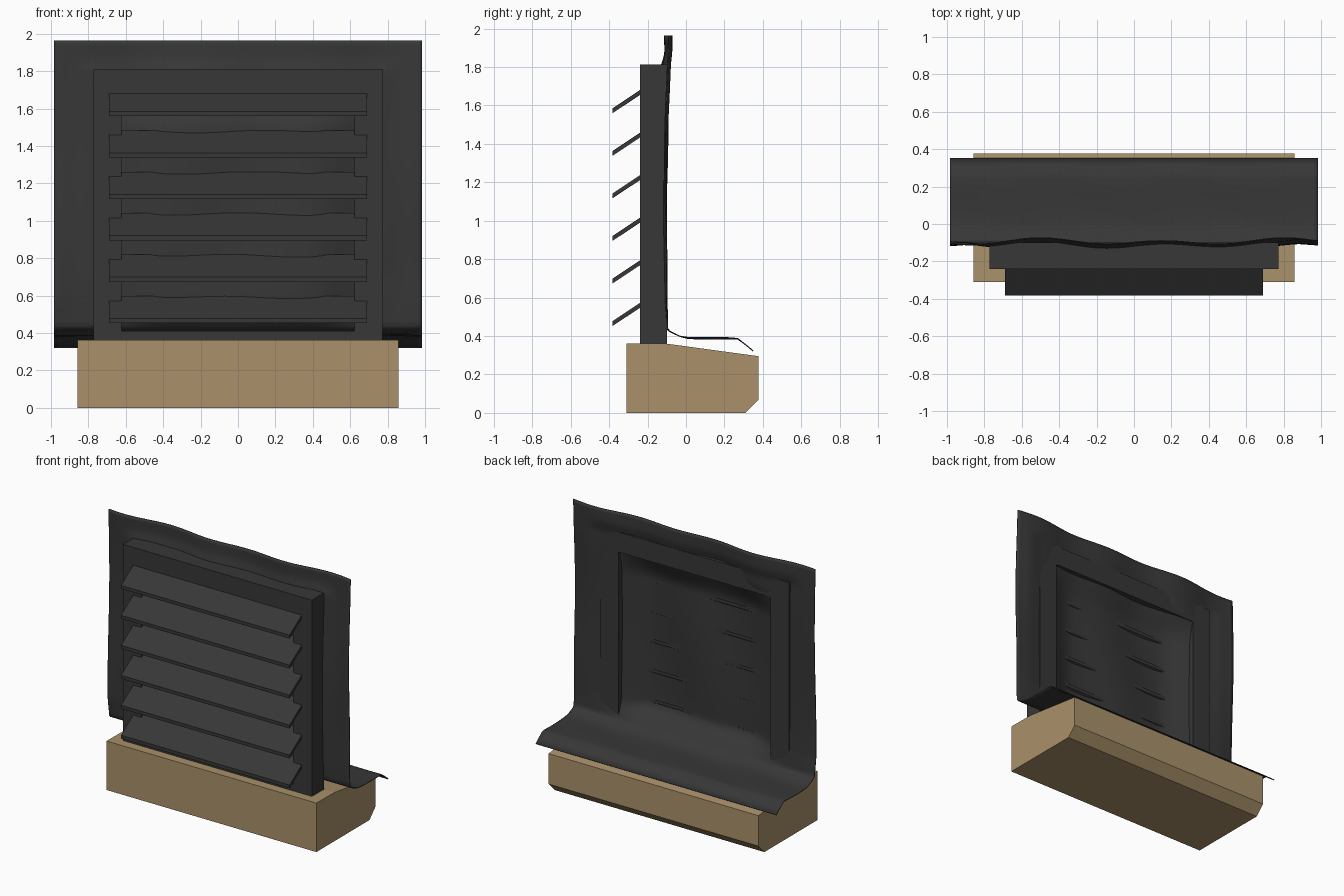
import bpy, bmesh, math

if "Cube" in bpy.data.objects:
    bpy.data.objects.remove(bpy.data.objects["Cube"])


def material(name, rgb):
    m = bpy.data.materials.new(name)
    m.diffuse_color = (*rgb, 1)
    m.use_nodes = True
    m.node_tree.nodes["Principled BSDF"].inputs["Base Color"].default_value = m.diffuse_color
    return m


BLACK = material("charcoal", (0.038, 0.038, 0.038))
WOOD = material("tan_wood", (0.40, 0.285, 0.145))


def make_object(name, bm, mat):
    bmesh.ops.recalc_face_normals(bm, faces=bm.faces)
    me = bpy.data.meshes.new(name)
    bm.to_mesh(me)
    bm.free()
    me.materials.append(mat)
    ob = bpy.data.objects.new(name, me)
    bpy.context.collection.objects.link(ob)
    return ob


def extrude_x(name, profile, half, mat):
    """Prism along x from a (y, z) profile."""
    bm = bmesh.new()
    face = bm.faces.new([bm.verts.new((-half, y, z)) for y, z in profile])
    res = bmesh.ops.extrude_face_region(bm, geom=[face])
    moved = [g for g in res["geom"] if isinstance(g, bmesh.types.BMVert)]
    bmesh.ops.translate(bm, verts=moved, vec=(2 * half, 0, 0))
    return make_object(name, bm, mat)


# Sloped and chamfered sill block
extrude_x("sill", [(-0.31, 0), (0.31, 0), (0.378, 0.07), (0.378, 0.295),
                   (-0.10, 0.36), (-0.31, 0.362)], 0.858, WOOD)

# Rectangular frame with an open middle
FRONT, BACK = -0.24, -0.10
bm = bmesh.new()
rings = []
for y in (FRONT, BACK):
    for x, z0, z1 in ((0.772, 0.355, 1.812), (0.622, 0.41, 1.665)):
        rings.append([bm.verts.new(p) for p in
                      ((-x, y, z0), (x, y, z0), (x, y, z1), (-x, y, z1))])
fo, fi, bo, bi = rings
for a, b in ((fo, fi), (bo, bi), (fo, bo), (fi, bi)):
    for i in range(4):
        j = (i + 1) % 4
        bm.faces.new((a[i], a[j], b[j], b[i]))
make_object("frame", bm, BLACK)

# Six tilted louver slats
for i in range(6):
    z = 1.56 - 0.2215 * i
    extrude_x("louver_slat_%d" % (i + 1),
              [(-0.382, z), (-0.202, z + 0.119), (-0.202, z + 0.145),
               (-0.382, z + 0.025)], 0.689, BLACK)


# Draped membrane: hangs behind the frame, sinks into the opening,
# then folds out over the sill
def ramp(v, lo, hi):
    t = min(1, max(0, (v - lo) / (hi - lo)))
    return t * t * (3 - 2 * t)


path = [(-0.095, 1.965 - 1.525 * k / 60) for k in range(61)]
path += [(-0.085, 0.425), (-0.06, 0.412), (-0.03, 0.398), (0.01, 0.39),
         (0.08, 0.388), (0.16, 0.388), (0.24, 0.388), (0.27, 0.385),
         (0.31, 0.355), (0.35, 0.322)]
NX = 80
bm = bmesh.new()
grid = []
for y, z in path:
    row = []
    for k in range(NX + 1):
        x = -0.984 + 1.968 * k / NX
        upright = ramp(z, 0.40, 0.60)
        wave = 0.013 * math.sin(9.6 * x + 1.0 + 0.9 * math.sin(2.5 * z)) \
            + 0.008 * math.sin(5 * x - 4.5 * z)
        side = ramp(0.80 - abs(x), 0, 0.42)
        dip = side * ramp(1.74 - z, 0, 0.26) * ramp(z, 0.42, 0.56)
        rim = 0.02 * ramp(0.9 - abs(x), 0, 0.15) * ramp(1.88 - z, 0, 0.1) * upright
        dy = upright * wave * (1 - 0.4 * dip) - 0.092 * dip - rim
        dz = 0.004 * math.sin(9 * x + 12 * y) * ramp(y, -0.05, 0.05) * ramp(0.3 - y, 0, 0.1)
        row.append(bm.verts.new((x, y + dy, z + dz)))
    grid.append(row)
for a, b in zip(grid, grid[1:]):
    for k in range(NX):
        bm.faces.new((a[k], a[k + 1], b[k + 1], b[k]))
for f in bm.faces:
    f.smooth = True
cloth = make_object("draped_membrane", bm, BLACK)
thick = cloth.modifiers.new("thickness", 'SOLIDIFY')
thick.thickness = 0.006
thick.offset = 0
